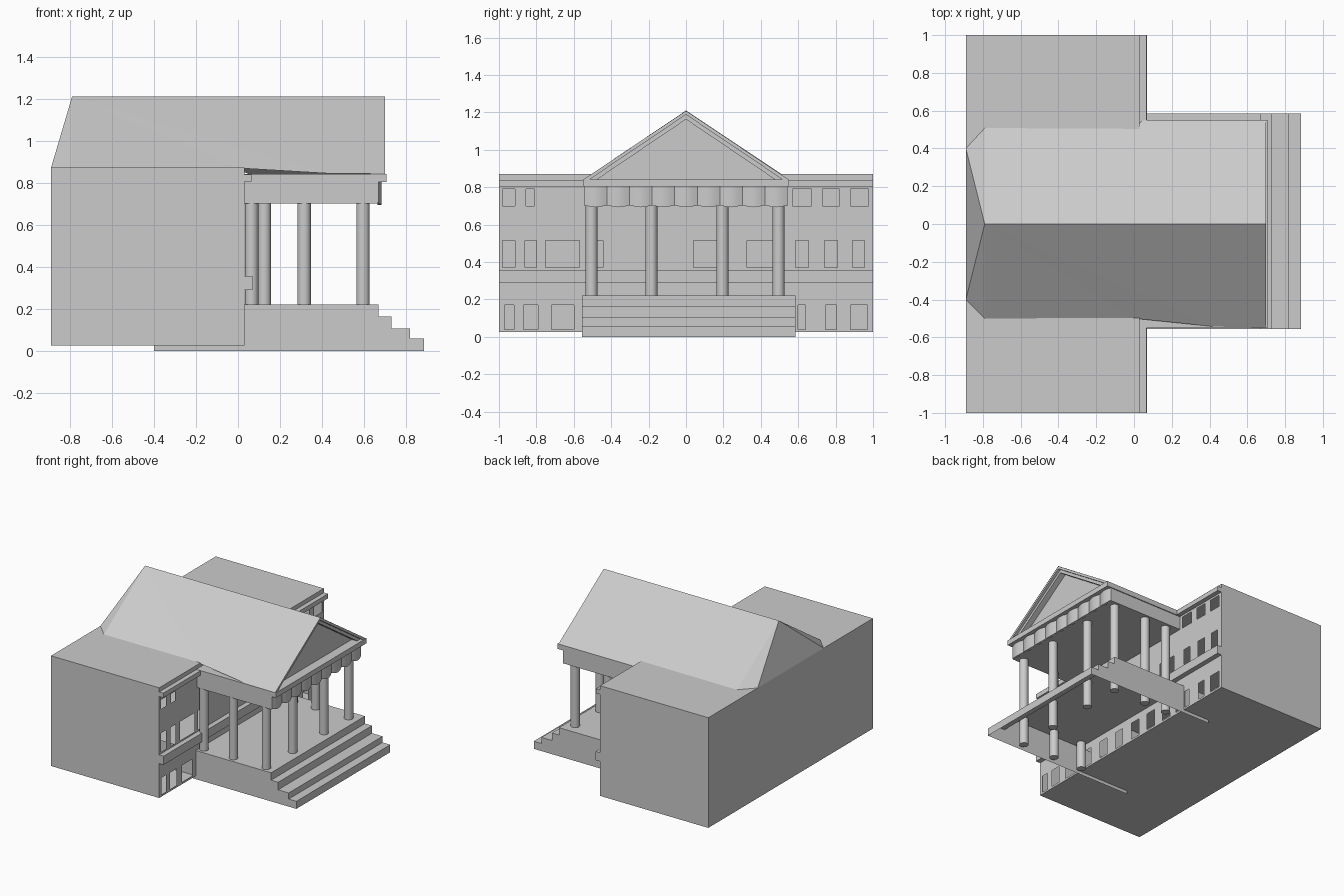
import bpy, bmesh, math

if "Cube" in bpy.data.objects:
    bpy.data.objects.remove(bpy.data.objects["Cube"])


def make(name, verts, faces, smooth=False):
    me = bpy.data.meshes.new(name)
    me.from_pydata(verts, [], faces)
    bm = bmesh.new()
    bm.from_mesh(me)
    bmesh.ops.remove_doubles(bm, verts=bm.verts, dist=1e-5)
    bmesh.ops.recalc_face_normals(bm, faces=bm.faces)
    bm.to_mesh(me)
    bm.free()
    ob = bpy.data.objects.new(name, me)
    bpy.context.collection.objects.link(ob)
    if smooth:
        bpy.ops.object.select_all(action='DESELECT')
        ob.select_set(True)
        bpy.context.view_layer.objects.active = ob
        bpy.ops.object.shade_smooth_by_angle(angle=math.radians(35))
    return ob


def box(name, x0, x1, y0, y1, z0, z1):
    v = [(x, y, z) for x in (x0, x1) for y in (y0, y1) for z in (z0, z1)]
    f = [(0, 1, 3, 2), (4, 6, 7, 5), (0, 4, 5, 1), (2, 3, 7, 6), (0, 2, 6, 4), (1, 5, 7, 3)]
    return make(name, v, f)


def column(name, x, y, r, z0, z1, n=24):
    ring = [(x + r * math.cos(2 * math.pi * i / n), y + r * math.sin(2 * math.pi * i / n)) for i in range(n)]
    v = [(a, b, z0) for a, b in ring] + [(a, b, z1) for a, b in ring]
    f = [(i, (i + 1) % n, n + (i + 1) % n, n + i) for i in range(n)]
    f += [tuple(range(n)), tuple(range(n, 2 * n))]
    return make(name, v, f, True)


# Hollow main block, open towards the facade
XB, XF, Z0, Z1 = -0.89, 0.03, 0.025, 0.872
v = [(x, y, z) for x in (XB, XF) for y in (-1, 1) for z in (Z0, Z1)]
make("main_block", v, [(0, 1, 3, 2), (0, 4, 5, 1), (2, 3, 7, 6), (0, 2, 6, 4), (1, 5, 7, 3)])

# Facade sheet with rows of open windows
rows = [
    (0.04, 0.17, [(-.97, -.92), (-.87, -.79), (-.72, -.60), (-.52, -.44), (-.34, -.26), (-.17, -.09),
                  (.01, .09), (.18, .26), (.35, .43), (.50, .56), (.60, .64), (.745, .805), (.88, .97)]),
    (0.37, 0.515, [(-.98, -.915), (-.86, -.80), (-.75, -.57), (-.53, -.445), (.04, .17), (.325, .475),
                   (.585, .655), (.74, .81), (.89, .955)]),
    (0.70, 0.79, [(-.98, -.915), (-.855, -.81), (.57, .67), (.73, .82), (.88, .975)]),
]
v, f = [], []


def panel(y0, y1, z0, z1):
    n = len(v)
    v.extend([(XF, y0, z0), (XF, y1, z0), (XF, y1, z1), (XF, y0, z1)])
    f.append((n, n + 1, n + 2, n + 3))


z = Z0
for za, zb, wins in rows:
    panel(-1, 1, z, za)
    y = -1
    for a, b in wins:
        panel(y, a, za, zb)
        y = b
    panel(y, 1, za, zb)
    z = zb
panel(-1, 1, z, Z1)
make("facade_wall", v, f)

# Facade mouldings
box("facade_belt", XF, 0.068, -1, 1, 0.29, 0.357)
box("facade_cornice", XF, 0.065, -1, 1, 0.805, 0.84)

# Platform with steps, open underneath
YL, YR = -0.555, 0.585
steps = [(.67, .22), (.67, .163), (.73, .163), (.73, .105), (.82, .105), (.82, .058), (.885, .058), (.885, 0)]
top = [(0.03, .22)] + steps
n = len(top)
v = [(x, YL, z) for x, z in top] + [(x, YR, z) for x, z in top]
f = [(i, i + 1, n + i + 1, n + i) for i in range(n - 1)]
for y, xb in ((YL, -.4), (YR, -.2)):
    s = len(v)
    v += [(xb, y, 0), (xb, y, .22)] + [(x, y, z) for x, z in top]
    f.append(tuple(range(s, s + n + 2)))
make("platform_and_steps", v, f)

# Columns: four across the front, two more down each side
spots = [(.595, y) for y in (-.505, -.185, .195, .495)]
spots += [(.315, -.505), (.065, -.505), (.315, .495), (.125, .495)]
for i, (x, y) in enumerate(spots):
    column(f"column_{i + 1}", x, y, 0.032, 0.01, 0.70)

# Beam and cornice of the portico
box("portico_beam", XF, 0.665, -.543, .543, 0.70, 0.805)
box("portico_cornice", XF, 0.707, -.55, .55, 0.803, 0.842)

# Scalloped front band
count, seg = 9, 8
v, f = [], []
w = 1.086 / count
for k in range(count):
    for i in range(seg + 1):
        t = i / seg
        b = math.sin(math.pi * t)
        y = -.543 + (k + t) * w
        v += [(.663, y, .705 - .012 * b), (.668 + .015 * b, y, .705 - .012 * b),
              (.668 + .015 * b, y, .803), (.663, y, .803)]
total = count * (seg + 1)
for i in range(total - 1):
    a, c = 4 * i, 4 * i + 4
    f += [(a + j, a + (j + 1) % 4, c + (j + 1) % 4, c + j) for j in range(4)
          if (i + 1) % (seg + 1)]
f += [(0, 1, 2, 3), tuple(range(4 * total - 4, 4 * total))]
make("scalloped_band", v, f, True)

# Roof: two slopes and a steep back hip
RZ = 1.21
left = [(-.89, -.40, .872), (-.79, -.50, .872), (0, -.50, .87), (.42, -.543, .845), (.70, -.548, .842)]
right = [(-.89, .40, .872), (-.79, .508, .872), (0, .51, .868), (.05, .548, .842), (.70, .548, .842)]
v = [(-.79, 0, RZ), (.70, 0, RZ)] + left + right
f = [(0, 2, 7)]
for s in (2, 7):
    f += [(0, s, s + 1), (0, s + 1, s + 2), (0, s + 2, s + 3), (0, s + 3, s + 4, 1)]
make("roof", v, f)


# Stepped raking cornice framing a recessed gable
def rake(name, outer, inner, x0, x1):
    (yo, zo), (yi, zi) = outer, inner
    tri = [(-yo, .842), (0, zo), (yo, .842), (yi, .842), (0, zi), (-yi, .842)]
    v = [(x, y, z) for x in (x0, x1) for y, z in tri]
    f = [(0, 1, 4, 5), (1, 2, 3, 4), (6, 7, 10, 11), (7, 8, 9, 10)]
    f += [(i, (i + 1) % 6, 6 + (i + 1) % 6, 6 + i) for i in range(6)]
    make(name, v, f)


rake("gable_outer_moulding", (.548, RZ - .001), (.515, 1.188), .63, .70)
rake("gable_inner_moulding", (.515, 1.188), (.475, 1.163), .63, .68)
make("gable_wall", [(.635, -.53, .842), (.635, .53, .842), (.635, 0, 1.195)], [(0, 1, 2)])
